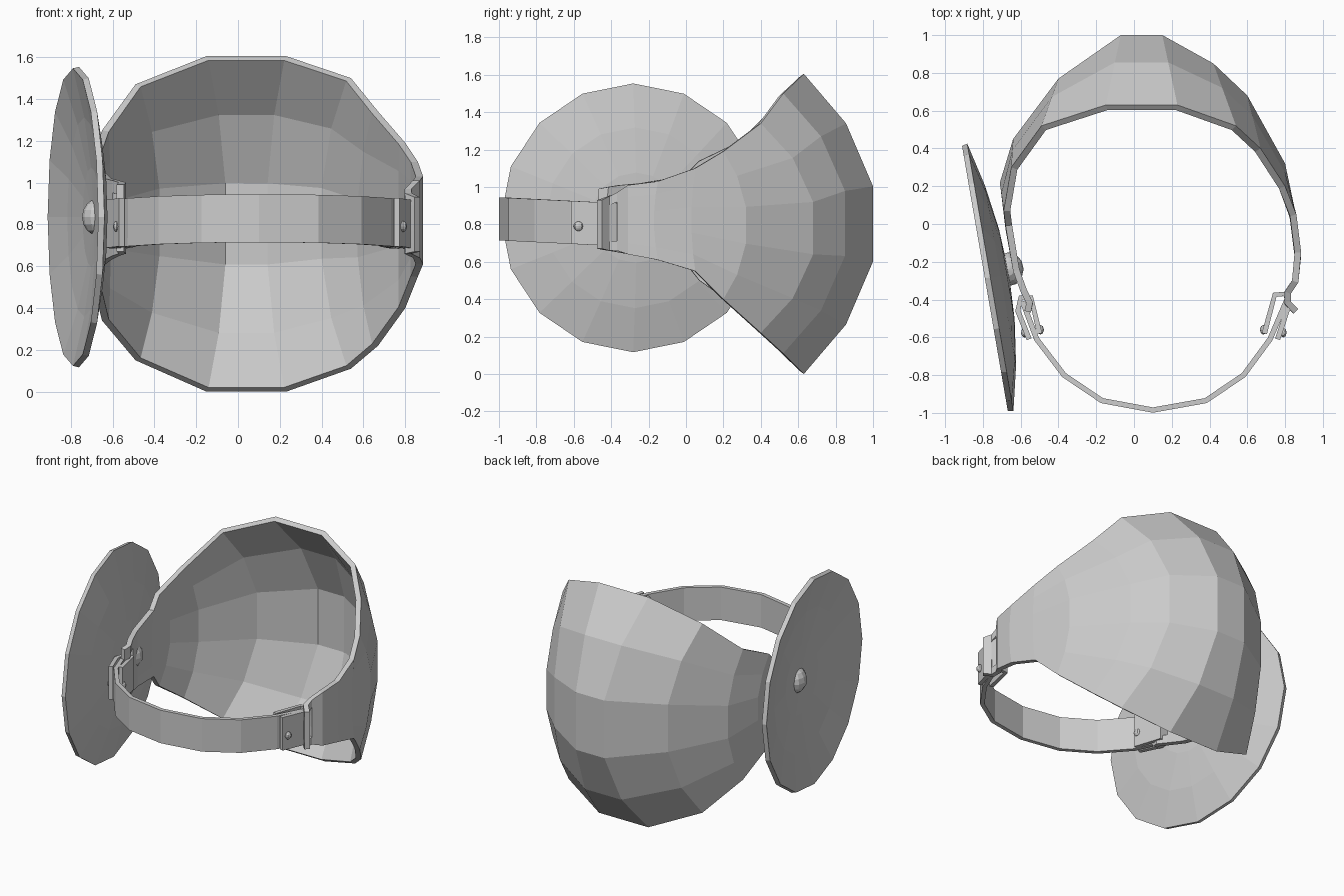
import bpy, math
from mathutils import Vector, Matrix

if "Cube" in bpy.data.objects:
    bpy.data.objects.remove(bpy.data.objects["Cube"])


def mesh_object(name, verts, faces, thickness=0, offset=-1):
    me = bpy.data.meshes.new(name)
    me.from_pydata(verts, [], faces)
    me.update()
    ob = bpy.data.objects.new(name, me)
    bpy.context.collection.objects.link(ob)
    if thickness:
        m = ob.modifiers.new("thickness", 'SOLIDIFY')
        m.thickness, m.offset = thickness, offset
    return ob


def band(name, path, thickness=0.028, half=0.115):
    """Upright strip along an xy path, rising slightly toward the front."""
    verts = []
    for x, y in path:
        zc = 0.8 - 0.05 * (y + 0.4)
        verts += [(x, y, zc + half), (x, y, zc - half)]
    faces = [(2*i, 2*i+2, 2*i+3, 2*i+1) for i in range(len(path) - 1)]
    return mesh_object(name, verts, faces, thickness, 0)


def dome(name, center, radius, scale=(1, 1, 1), seg=12, rings=8):
    bpy.ops.mesh.primitive_uv_sphere_add(segments=seg, ring_count=rings,
                                         radius=radius, location=center)
    ob = bpy.context.object
    ob.name = name
    ob.scale = scale
    return ob


# Curved shell: columns of (middle x, y, rim x, y, top z, bottom z), left to right
columns = [
    (-0.58, -0.46, -0.58, -0.46, 0.99, 0.67),
    (-0.57, -0.42, -0.57, -0.42, 1.00, 0.66),
    (-0.60, -0.36, -0.60, -0.36, 1.01, 0.65),
    (-0.64, -0.25, -0.64, -0.25, 1.02, 0.63),
    (-0.68, -0.03, -0.68, -0.01, 1.06, 0.60),
    (-0.71,  0.22, -0.69,  0.07, 1.14, 0.50),
    (-0.64,  0.45, -0.65,  0.30, 1.25, 0.34),
    (-0.40,  0.77, -0.49,  0.52, 1.47, 0.15),
    (-0.07,  1.00, -0.15,  0.63, 1.605, 0.0),
    ( 0.15,  1.00,  0.23,  0.63, 1.605, 0.0),
    ( 0.42,  0.85,  0.54,  0.52, 1.50, 0.11),
    ( 0.60,  0.68,  0.67,  0.40, 1.34, 0.22),
    ( 0.80,  0.32,  0.80,  0.20, 1.19, 0.40),
    ( 0.86,  0.03,  0.86,  0.05, 1.10, 0.55),
    ( 0.885, -0.17, 0.885, -0.15, 1.03, 0.61),
    ( 0.87, -0.31,  0.87, -0.31, 1.01, 0.64),
    ( 0.83, -0.37,  0.83, -0.37, 0.97, 0.66),
    ( 0.83, -0.41,  0.83, -0.41, 0.95, 0.66),
    ( 0.87, -0.45,  0.87, -0.45, 0.93, 0.67),
]
rows = [(1, 1), (0.67, 0.39), (0.25, 0), (-0.25, 0), (-0.67, 0.39), (-1, 1)]
verts, faces = [], []
for mx, my, rx, ry, zt, zb in columns:
    for f, s in rows:
        verts.append((mx + (rx - mx) * s, my + (ry - my) * s,
                      (zt + zb) / 2 + f * (zt - zb) / 2))
n = len(rows)
slots = (1, len(columns) - 3)        # strap slots near both tips
for c in range(len(columns) - 1):
    for r in range(n - 1):
        if c in slots and 0 < r < n - 2:
            continue
        a = c * n + r
        faces.append((a, a + n, a + n + 1, a + 1))
mesh_object("curved_shell", verts, faces, 0.035)

# Front strap
band("front_strap", [(-0.59, -0.41), (-0.515, -0.61), (-0.37, -0.80), (-0.17, -0.935),
                     (0.1, -0.985), (0.38, -0.935), (0.58, -0.80), (0.72, -0.61),
                     (0.81, -0.40)])

# Strap ends folded through the slots
band("right_strap_fold", [(0.76, -0.61), (0.82, -0.43), (0.80, -0.37),
                          (0.745, -0.375), (0.69, -0.58)])
band("left_strap_fold", [(-0.555, -0.61), (-0.615, -0.46), (-0.60, -0.39),
                         (-0.545, -0.39), (-0.50, -0.58)])

# Small strap rivets, inside and outside
for name, x, y in (("right_inner_rivet", 0.685, -0.56), ("right_outer_rivet", 0.79, -0.575),
                   ("left_inner_rivet", -0.495, -0.56), ("left_outer_rivet", -0.58, -0.575)):
    dome(name, (x, y, 0.79), 0.026, (0.7, 1, 1), 8, 6)

# Side disc: shallow dish, hollow side outward
sides, radius, depth, thick = 16, 0.715, 0.10, 0.03
axis = Vector((-0.985, -0.17, 0)).normalized()
side = Vector((0, 0, 1)).cross(axis)
rim_center = Vector((-0.775, -0.285, 0.835))
radii = [0.24, 0.48, radius]


def dish_point(r, a, lift):
    h = -depth * (1 - (r / radius) ** 2) + lift
    return (rim_center + axis * h + side * (r * math.sin(a))
            + Vector((0, 0, r * math.cos(a))))


verts = [dish_point(0, 0, 0)]
for r in radii:
    verts += [dish_point(r, 2 * math.pi * i / sides, 0) for i in range(sides)]
faces = []
for i in range(sides):
    j = (i + 1) % sides
    faces.append((0, 1 + j, 1 + i))
    for k in range(len(radii) - 1):
        a, b = 1 + k * sides, 1 + (k + 1) * sides
        faces.append((a + i, a + j, b + j, b + i))
mesh_object("side_disc", verts, faces, thick, 0)

# Large rivet joining disc and shell
dome("disc_rivet", (-0.665, -0.24, 0.835), 0.09, (0.9, 1, 1))
